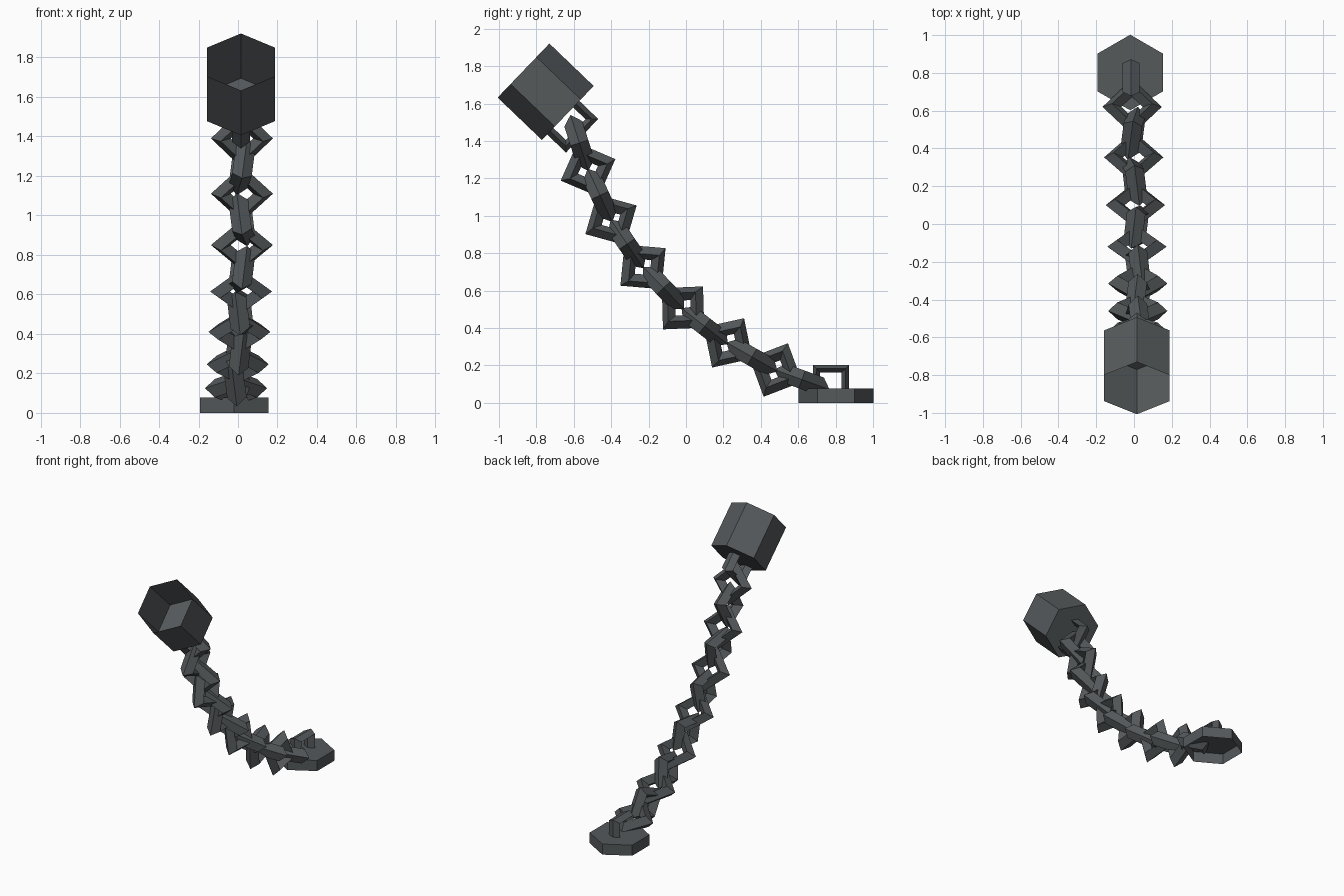
import bpy, bmesh, math
from mathutils import Vector, Matrix

if "Cube" in bpy.data.objects:
    bpy.data.objects.remove(bpy.data.objects["Cube"])

iron = bpy.data.materials.new("dark iron")
iron.diffuse_color = (0.09, 0.1, 0.105, 1)
iron.use_nodes = True
iron.node_tree.nodes["Principled BSDF"].inputs["Base Color"].default_value = iron.diffuse_color
X = Vector((1, 0, 0))


def frame(center, a, b, c):
    """Matrix whose local axes are a, b, c."""
    m = Matrix((a, b, c)).transposed().to_4x4()
    m.translation = center
    return m


def finish(name, bm):
    bmesh.ops.recalc_face_normals(bm, faces=bm.faces)
    me = bpy.data.meshes.new(name)
    bm.to_mesh(me)
    bm.free()
    me.materials.append(iron)
    ob = bpy.data.objects.new(name, me)
    bpy.context.collection.objects.link(ob)


def ring(name, m, R, r, thick, turn=0.0, cut=None):
    """Four-sided ring with a diamond section, optionally trimmed by a plane."""
    bm = bmesh.new()
    rows = []
    for i in range(4):
        a = turn + i * math.pi / 2
        d = Vector((math.cos(a), math.sin(a), 0))
        rows.append([bm.verts.new(m @ (d * q + Vector((0, 0, h))))
                     for q, h in ((R + r, 0), (R, thick), (R - r, 0), (R, -thick))])
    for i in range(4):
        for j in range(4):
            n, k = (i + 1) % 4, (j + 1) % 4
            bm.faces.new((rows[i][j], rows[n][j], rows[n][k], rows[i][k]))
    bmesh.ops.recalc_face_normals(bm, faces=bm.faces)
    if cut:
        bmesh.ops.bisect_plane(bm, geom=bm.verts[:] + bm.edges[:] + bm.faces[:],
                               plane_co=cut[0], plane_no=cut[1], clear_inner=True)
    finish(name, bm)


def hex_cup(name, center, axis, depth):
    """Hexagonal shell closed at center, open at the far end behind axis."""
    p = axis.cross(X).normalized()
    bm = bmesh.new()
    loops = []
    for d in (0, depth):
        loops.append([bm.verts.new(center - axis * d + 0.2 *
                      (p * math.cos(i * math.pi / 3) + X * math.sin(i * math.pi / 3)))
                      for i in range(6)])
    for i in range(6):
        n = (i + 1) % 6
        bm.faces.new((loops[0][i], loops[0][n], loops[1][n], loops[1][i]))
    f = bm.faces.new(loops[0])
    bm.normal_update()
    finish(name, bm)


# hexagonal base plate with its staple
base_c, up = Vector((-0.02, 0.802, 0.078)), Vector((0, 0, 1))
hex_cup("base_plate", base_c, up, 0.078)
ring("base_staple", frame(Vector((-0.015, 0.775, 0.106)), up, Vector((0, 1, 0)), X),
     0.109, 0.028, 0.045, math.pi / 4, (base_c, up))

# hexagonal end block with its staple
cap_c, axis = Vector((0.015, -0.632, 1.55)), Vector((0, 0.72, -0.69)).normalized()
side = axis.cross(X).normalized()
if side.z < 0:
    side = -side
hex_cup("end_block", cap_c, axis, 0.328)
ring("block_staple", frame(cap_c + axis * 0.015 - side * 0.035, axis, side, X),
     0.142, 0.034, 0.045, math.pi / 4, (cap_c, axis))

# chain of links: alternate crosswise and upright
path = [(-0.57, 1.39), (-0.524, 1.246), (-0.46, 1.11), (-0.401, 0.979),
        (-0.315, 0.85), (-0.23, 0.727), (-0.12, 0.615), (-0.016, 0.508),
        (0.10, 0.41), (0.225, 0.321), (0.353, 0.246), (0.48, 0.176), (0.62, 0.125)]
for i, (y, z) in enumerate(path):
    a, b = path[max(i - 1, 0)], path[min(i + 1, len(path) - 1)]
    t = Vector((0, b[0] - a[0], b[1] - a[1])).normalized()
    c = X.cross(t)
    x = 0.02 - 0.03 * max(0, i - 5) / 7
    if i % 2:  # upright link, leaning left and right in turn
        lean = 0.17 if i % 4 == 3 else -0.17
        t = (t + X * lean).normalized()
        m = frame(Vector((x, y, z)), t, c, t.cross(c))
    else:      # crosswise link
        m = frame(Vector((x, y, z)), t, X, t.cross(X))
    ring(f"chain_link_{i + 1}", m, 0.107, 0.05, 0.05)
